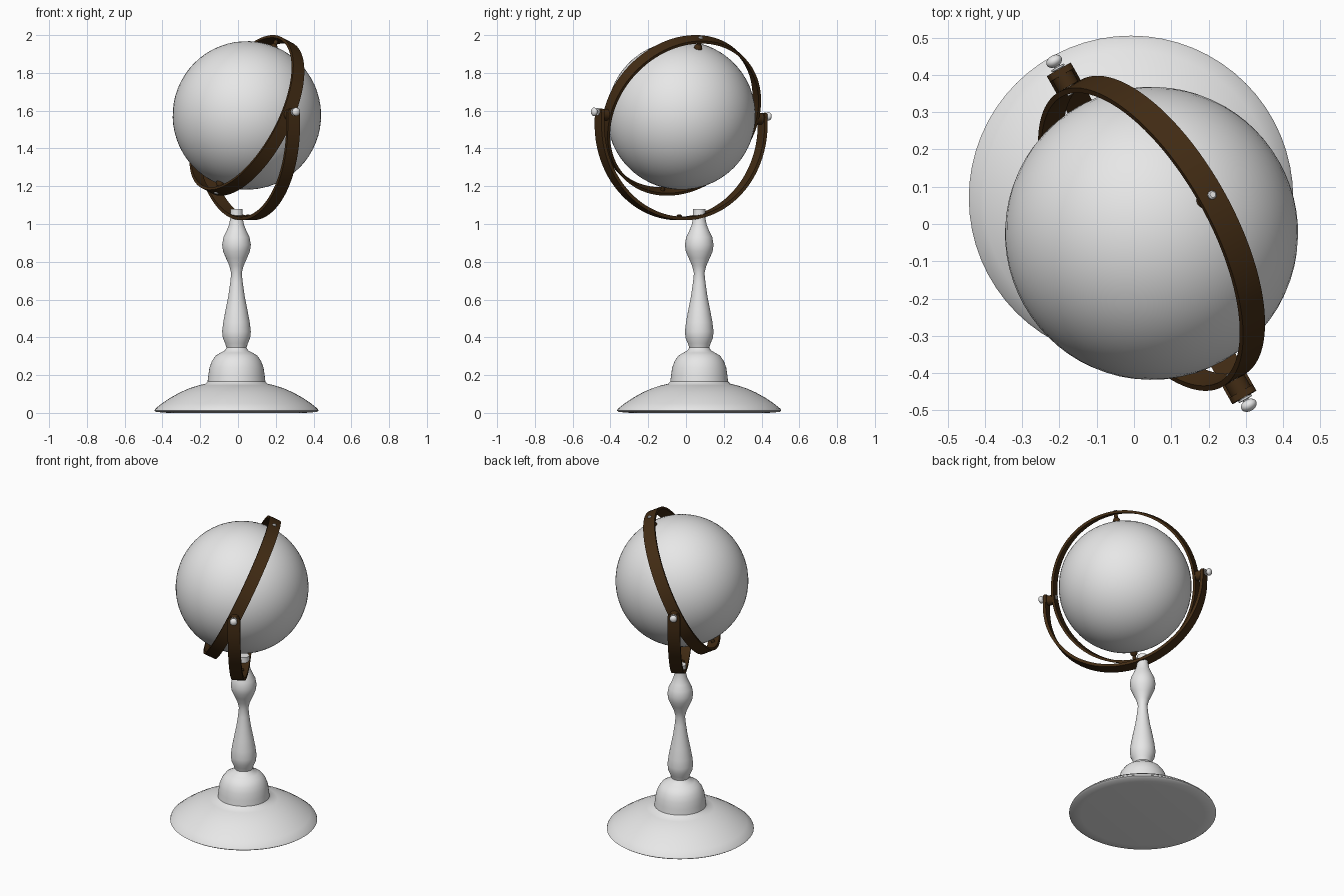
import bpy
import bmesh
from math import pi, sin, cos, sqrt, radians
from mathutils import Matrix, Vector

old = bpy.data.objects.get("Cube")
if old:
    bpy.data.objects.remove(old)


def material(name, rgb):
    m = bpy.data.materials.new(name)
    m.use_nodes = True
    m.diffuse_color = (*rgb, 1)
    m.node_tree.nodes["Principled BSDF"].inputs["Base Color"].default_value = (*rgb, 1)
    return m


GREY = material("pale_grey", (0.8, 0.8, 0.8))
BROWN = material("dark_brown", (0.055, 0.025, 0.007))


def finish(bm, name, mat, matrix, angle=35):
    bmesh.ops.recalc_face_normals(bm, faces=bm.faces)
    mesh = bpy.data.meshes.new(name)
    bm.to_mesh(mesh)
    bm.free()
    ob = bpy.data.objects.new(name, mesh)
    bpy.context.collection.objects.link(ob)
    mesh.materials.append(mat)
    ob.matrix_world = matrix
    bpy.ops.object.select_all(action="DESELECT")
    ob.select_set(True)
    bpy.context.view_layer.objects.active = ob
    bpy.ops.object.shade_smooth_by_angle(angle=radians(angle))
    return ob


def lathe(name, profile, mat, matrix, steps=32):
    """Turn (radius, height) points about local z, with closed ends."""
    bm = bmesh.new()
    rings = [[bm.verts.new((r * cos(2 * pi * i / steps), r * sin(2 * pi * i / steps), z))
              for i in range(steps)] for r, z in profile]
    for a, b in zip(rings, rings[1:]):
        for i in range(steps):
            j = (i + 1) % steps
            bm.faces.new((a[i], a[j], b[j], b[i]))
    bm.faces.new(rings[0])
    bm.faces.new(rings[-1])
    return finish(bm, name, mat, matrix)


def band(name, path, thick, matrix, closed):
    """Flat strip: path of (x, z, inward x, inward z, half width)."""
    bm = bmesh.new()
    loops = []
    for x, z, nx, nz, w in path:
        ix, iz = x + nx * thick, z + nz * thick
        loops.append([bm.verts.new(c) for c in
                      ((x, -w, z), (x, w, z), (ix, w, iz), (ix, -w, iz))])
    pairs = list(zip(loops, loops[1:]))
    if closed:
        pairs.append((loops[-1], loops[0]))
    else:
        bm.faces.new(loops[0])
        bm.faces.new(loops[-1])
    for a, b in pairs:
        for i in range(4):
            j = (i + 1) % 4
            bm.faces.new((a[i], a[j], b[j], b[i]))
    return finish(bm, name, BROWN, matrix)


# Frames: pivot axis is local x, the globe's pole is local z of the ring frame
centre = Matrix.Translation((0.047, -0.025, 1.575))
turn = Matrix.Rotation(radians(-60.5), 4, "Z") @ Matrix.Rotation(radians(-1.3), 4, "Y")
fork_frame = centre @ turn
ring_frame = fork_frame @ Matrix.Rotation(radians(-25), 4, "X")

# Turned pedestal
pedestal = [(0.365, 0), (0.425, 0.005), (0.435, 0.012), (0.43, 0.022), (0.395, 0.05),
            (0.35, 0.08), (0.3, 0.108), (0.25, 0.13), (0.2, 0.146), (0.165, 0.154),
            (0.153, 0.166), (0.149, 0.2), (0.143, 0.24), (0.13, 0.275), (0.11, 0.303),
            (0.085, 0.318), (0.063, 0.33), (0.053, 0.345), (0.06, 0.368), (0.072, 0.395),
            (0.076, 0.43), (0.07, 0.48), (0.058, 0.545), (0.043, 0.62), (0.033, 0.69),
            (0.028, 0.74), (0.038, 0.78), (0.056, 0.82), (0.071, 0.855), (0.076, 0.89),
            (0.069, 0.93), (0.052, 0.965), (0.04, 0.995), (0.033, 1.03), (0.033, 1.08)]
lathe("pedestal", pedestal, GREY, Matrix.Translation((-0.008, 0.07, 0)), 64)

# Globe ball
bm = bmesh.new()
bmesh.ops.create_uvsphere(bm, u_segments=64, v_segments=32, radius=0.393)
finish(bm, "globe", GREY, ring_frame)

# Full ring round the globe
R, HALF = 0.452, 0.037
steps = 96
circle = [(cos(2 * pi * i / steps), sin(2 * pi * i / steps)) for i in range(steps)]
band("meridian_ring", [(R * c, R * s, -c, -s, HALF) for c, s in circle], 0.015, ring_frame, True)

# Half-round fork with short straight arms and rounded tips
R, DROP, TIP = 0.505, -0.05, 0.024
arc = [pi + pi * i / 48 for i in range(49)]
path = [(R * cos(a), DROP + R * sin(a), -cos(a), -sin(a), HALF) for a in arc]
tip = [(TIP - 0.02 + 0.02 * k, HALF * sqrt(1 - 0.6 * k * k)) for k in (0, 0.35, 0.65, 0.85, 1)]
path = ([(-R, z, 1, 0, w) for z, w in reversed(tip)] + path
        + [(R, z, -1, 0, w) for z, w in tip])
band("fork", path, 0.018, fork_frame, False)

# Pivot pins, spacers and knobs at both ends of the axis
for side, label in ((1, "front"), (-1, "back")):
    axis = (fork_frame @ Matrix.Translation((0, 0, 0.007))
            @ Matrix.Rotation(side * pi / 2, 4, "Y"))
    lathe(label + "_pivot_spacer", [(0.03, 0.452), (0.03, 0.49)], BROWN,
          axis @ Matrix.Translation((side * 0.014, 0, 0)))
    lathe(label + "_pivot_pin", [(0.014, 0.43), (0.014, 0.506), (0.02, 0.507),
                                 (0.02, 0.512), (0.009, 0.513), (0.009, 0.53)], GREY, axis)
    knob = [(max(0.0225 * sin(pi * i / 12), 0.001), 0.53 - 0.016 * cos(pi * i / 12))
            for i in range(13)]
    lathe(label + "_knob", knob, GREY, axis)

# Pole spacers and screws, top and bottom
for flip, label in ((0, "top"), (pi, "bottom")):
    pole = ring_frame @ Matrix.Rotation(flip, 4, "X")
    lathe(label + "_pole_spacer", [(0.022, 0.39), (0.02, 0.405), (0.011, 0.415),
                                   (0.011, 0.438)], BROWN, pole, 20)
    lathe(label + "_pole_screw", [(0.012, 0.45), (0.012, 0.456), (0.008, 0.46)], GREY, pole, 20)

# Small screw inside the bottom of the fork
lathe("fork_screw", [(0.014, -0.538), (0.014, -0.53), (0.007, -0.525)], BROWN, fork_frame, 20)
